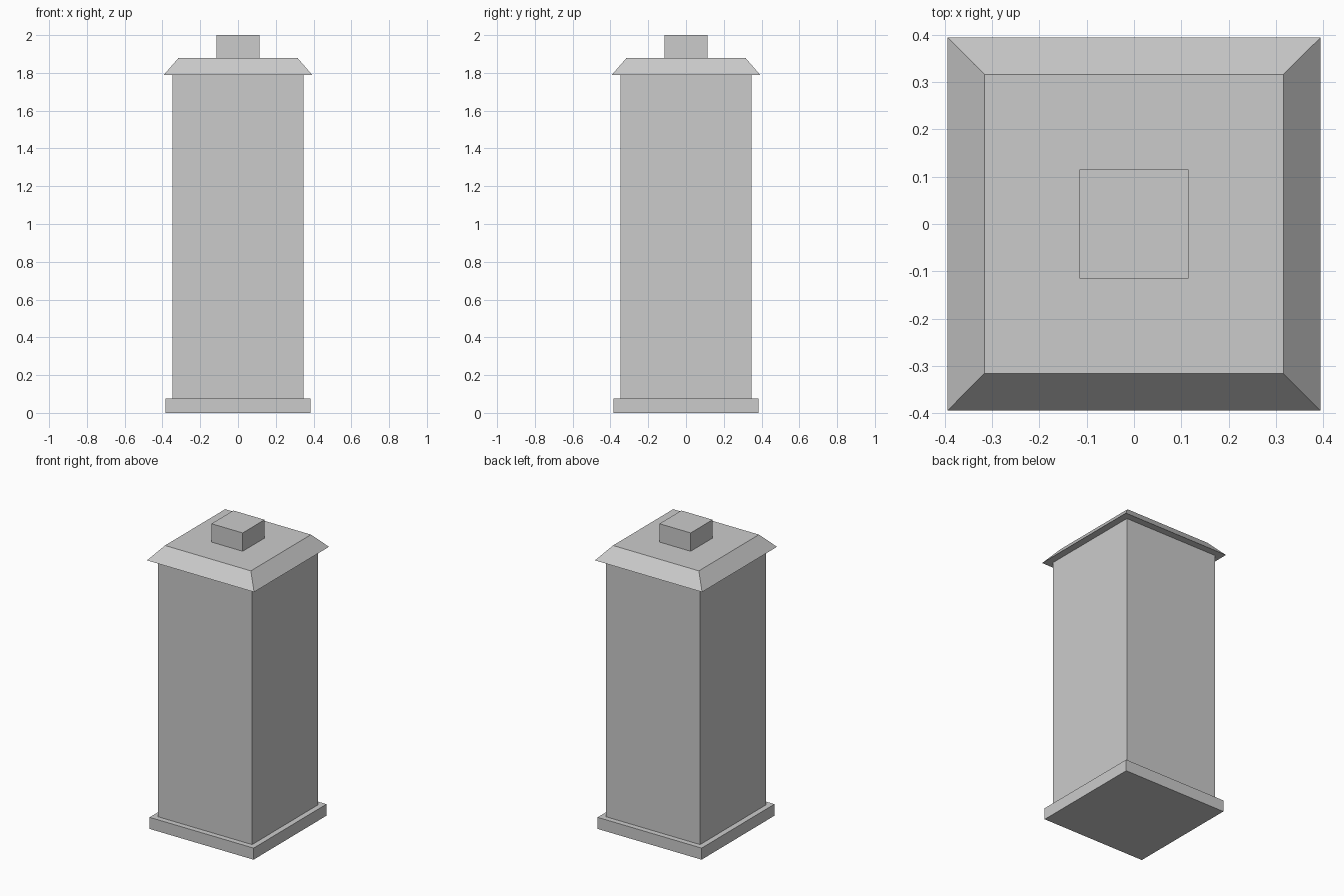
import bpy
import bmesh

cube = bpy.data.objects.get("Cube")
if cube:
    bpy.data.objects.remove(cube, do_unlink=True)

# One plain grey for the whole pillar
grey = bpy.data.materials.new("stone grey")
grey.use_nodes = True
colour = (0.6, 0.6, 0.6, 1)
grey.diffuse_color = colour
grey.node_tree.nodes["Principled BSDF"].inputs["Base Color"].default_value = colour


def block(name, z0, z1, half, top_half=None):
    """Square block from z0 to z1, optionally tapered to top_half."""
    top_half = top_half or half
    bm = bmesh.new()
    bmesh.ops.create_cube(bm, size=2)
    for v in bm.verts:
        upper = v.co.z > 0
        h = top_half if upper else half
        v.co = (v.co.x * h, v.co.y * h, z1 if upper else z0)
    mesh = bpy.data.meshes.new(name)
    bm.to_mesh(mesh)
    bm.free()
    mesh.materials.append(grey)
    obj = bpy.data.objects.new(name, mesh)
    bpy.context.collection.objects.link(obj)
    return obj


base_z, eaves_z, roof_z = 0.077, 1.788, 1.878

block("base_plinth", 0, base_z, 0.383)
block("pillar_body", base_z, eaves_z, 0.347)
block("sloped_cap", eaves_z, roof_z, 0.394, 0.316)
block("top_block", roof_z, 2, 0.115)
